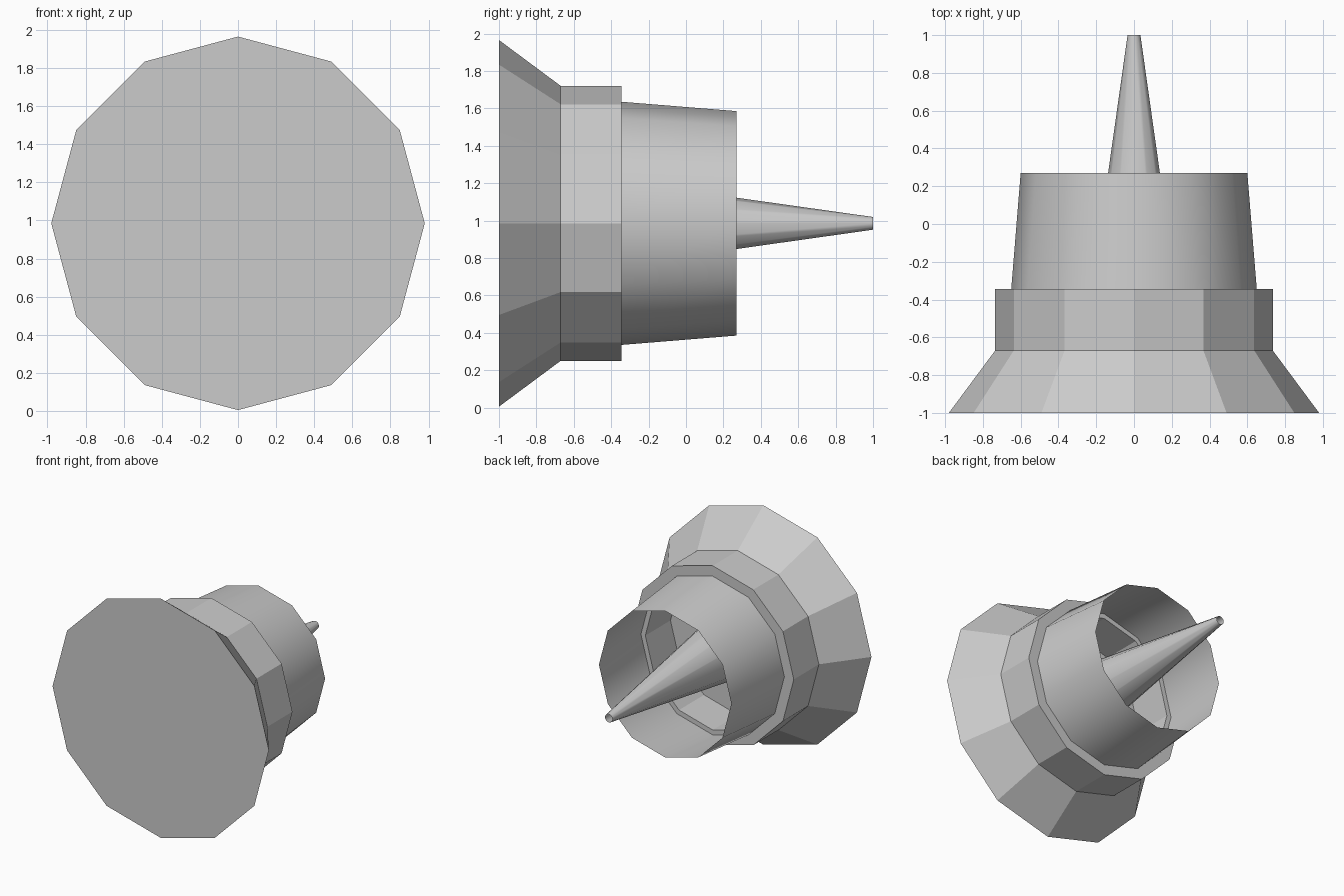
import bpy, bmesh, math

if "Cube" in bpy.data.objects:
    bpy.data.objects.remove(bpy.data.objects["Cube"])

AXIS_Z = 0.985   # height of the turning axis, which runs along y
SIDES = 12


def lathe(name, profile, smooth=False, cap_start=False, cap_end=False):
    """Revolve (y, radius) points about the y-directed axis."""
    bm = bmesh.new()
    rings = []
    for y, r in profile:
        ring = []
        for i in range(SIDES):
            a = 2 * math.pi * i / SIDES
            ring.append(bm.verts.new((r * math.cos(a), y, AXIS_Z + r * math.sin(a))))
        rings.append(ring)
    for a, b in zip(rings, rings[1:]):
        for i in range(SIDES):
            j = (i + 1) % SIDES
            # wound so that normals point outward from the axis
            bm.faces.new((a[i], b[i], b[j], a[j]))
    if cap_start:
        bm.faces.new(rings[0])
    if cap_end:
        bm.faces.new(rings[-1][::-1])
    for f in bm.faces:
        f.smooth = smooth
    mesh = bpy.data.meshes.new(name)
    bm.to_mesh(mesh)
    bm.free()
    obj = bpy.data.objects.new(name, mesh)
    bpy.context.collection.objects.link(obj)
    return obj


# Flared base and hollow collar: outer wall, rim ledge, inner wall, recessed floor
lathe("flared_base_and_collar",
      [(-1.0, 0.98), (-0.67, 0.735), (-0.345, 0.735), (-0.345, 0.61), (-0.67, 0.61)],
      cap_start=True, cap_end=True)

# Thin open barrel
lathe("open_barrel", [(-0.345, 0.65), (0.27, 0.60)], smooth=True)

# Long tapered spike with an open tip
lathe("center_spike", [(-0.67, 0.27), (1.0, 0.034)], smooth=True)
